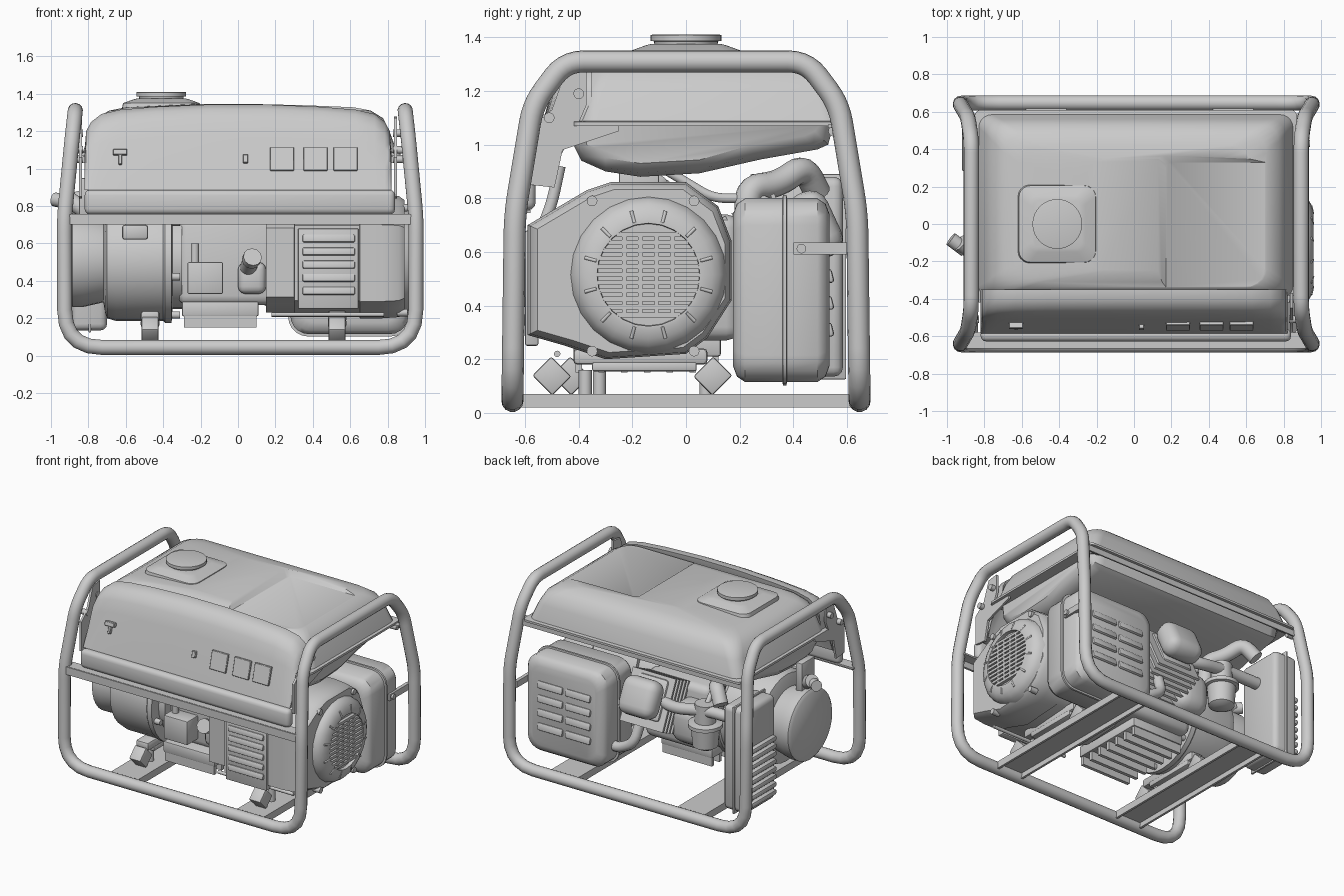
import bpy, bmesh
from math import sin, cos, pi, radians, sqrt
from mathutils import Vector, Matrix

if "Cube" in bpy.data.objects:
    bpy.data.objects.remove(bpy.data.objects["Cube"])

grey = bpy.data.materials.new("plain grey")
grey.use_nodes = True
grey.diffuse_color = (0.6, 0.6, 0.6, 1)
grey.node_tree.nodes["Principled BSDF"].inputs["Base Color"].default_value = (0.6, 0.6, 0.6, 1)


# ---- helpers ----
def link(name, mesh):
    ob = bpy.data.objects.new(name, mesh)
    bpy.context.scene.collection.objects.link(ob)
    mesh.materials.clear()
    mesh.materials.append(grey)
    bpy.ops.object.select_all(action="DESELECT")
    ob.select_set(True)
    bpy.context.view_layer.objects.active = ob
    bpy.ops.object.shade_smooth_by_angle(angle=radians(38))
    return ob


def finish(name, bm):
    bmesh.ops.recalc_face_normals(bm, faces=bm.faces[:])
    mesh = bpy.data.meshes.new(name)
    bm.to_mesh(mesh)
    bm.free()
    return link(name, mesh)


def box(name, x, y, z, bevel=0, rot=None, seg=2):
    """Box from (min, max) pairs, turned about its own centre."""
    bm = bmesh.new()
    bmesh.ops.create_cube(bm, size=1)
    bmesh.ops.scale(bm, vec=(x[1] - x[0], y[1] - y[0], z[1] - z[0]), verts=bm.verts)
    if bevel:
        bmesh.ops.bevel(bm, geom=bm.edges[:], offset=bevel, segments=seg, profile=0.5, affect="EDGES")
    m = Matrix.Translation((sum(x) / 2, sum(y) / 2, sum(z) / 2))
    if rot:
        m = m @ Matrix.Rotation(radians(rot[1]), 4, rot[0])
    bmesh.ops.transform(bm, matrix=m, verts=bm.verts)
    return finish(name, bm)


def cyl(name, a, b, r, n=24):
    a, b = Vector(a), Vector(b)
    bm = bmesh.new()
    bmesh.ops.create_cone(bm, cap_ends=True, segments=n, radius1=r, radius2=r, depth=(b - a).length)
    m = Matrix.Translation((a + b) / 2) @ (b - a).to_track_quat("Z", "Y").to_matrix().to_4x4()
    bmesh.ops.transform(bm, matrix=m, verts=bm.verts)
    return finish(name, bm)


def put(axis, t, p):
    return {"x": (t, p[0], p[1]), "y": (p[0], t, p[1]), "z": (p[0], p[1], t)}[axis]


def loft(name, axis, sections):
    """Skin a list of (position, outline) sections and cap both ends."""
    bm = bmesh.new()
    rings = [[bm.verts.new(put(axis, t, p)) for p in pts] for t, pts in sections]
    n = len(rings[0])
    for a, b in zip(rings, rings[1:]):
        for i in range(n):
            bm.faces.new((a[i], a[(i + 1) % n], b[(i + 1) % n], b[i]))
    bm.faces.new(rings[0])
    bm.faces.new(rings[-1])
    return finish(name, bm)


def rrect(x, y, r, n=5):
    corners = [(x[1] - r, y[1] - r), (x[0] + r, y[1] - r), (x[0] + r, y[0] + r), (x[1] - r, y[0] + r)]
    return [(c[0] + r * cos(a), c[1] + r * sin(a)) for k, c in enumerate(corners)
            for a in [pi / 2 * (k + i / n) for i in range(n + 1)]]


def circle(c, r, n=24):
    return [(c[0] + r * cos(2 * pi * i / n), c[1] + r * sin(2 * pi * i / n)) for i in range(n)]


def fillet(pts, radii, closed):
    out = []
    for i, p in enumerate(pts):
        if not closed and i in (0, len(pts) - 1):
            out.append(p)
            continue
        u = (pts[i - 1] - p).normalized() * radii[i]
        v = (pts[(i + 1) % len(pts)] - p).normalized() * radii[i]
        out += [p + u * (1 - t) ** 2 + v * t ** 2 for t in (0, 0.2, 0.4, 0.6, 0.8, 1)]
    return out


def tube(name, pts, r, bends=0.08, closed=False):
    pts = [Vector(p) for p in pts]
    pts = fillet(pts, bends if isinstance(bends, list) else [bends] * len(pts), closed)
    cu = bpy.data.curves.new(name, "CURVE")
    cu.dimensions, cu.bevel_depth, cu.bevel_resolution, cu.use_fill_caps = "3D", r, 5, True
    sp = cu.splines.new("POLY")
    sp.points.add(len(pts) - 1)
    for q, p in zip(sp.points, pts):
        q.co = (*p, 1)
    sp.use_cyclic_u = closed
    tmp = bpy.data.objects.new(name + " path", cu)
    mesh = bpy.data.meshes.new_from_object(tmp)
    bpy.data.objects.remove(tmp)
    return link(name, mesh)


# ---- frame: one continuous bent tube, cross channels and rails ----
corner = [(0.938, 0.647, 0.044), (0.94, 0.638, 0.74), (0.9, 0.57, 1.15), (0.882, 0.45, 1.31)]
bend = [0.2, 0.08, 0.07, 0.07]
path, bends = [], []
for sx, sy, step in ((1, -1, 1), (1, 1, -1), (-1, 1, 1), (-1, -1, -1)):
    path += [(x * sx + 0.012, y * sy, z) for x, y, z in corner[::step]]
    bends += bend[::step]
tube("frame_tube", path, 0.041, bends, closed=True)
for cx, front in ((-0.47, -0.43), (0.53, -0.5)):
    box("cross_channel_top", (cx - 0.1, cx + 0.1), (-0.65, 0.65), (0.055, 0.07))
    for s in (-1, 1):
        box("cross_channel_wall", (cx + s * 0.1 - 0.008, cx + s * 0.1 + 0.008), (-0.64, 0.64), (0.02, 0.07))
    # angled rubber mounts with bolted feet
    for y, tilt in ((front, 45), (0.1, -45)):
        box("engine_mount", (cx - 0.045, cx + 0.045), (y - 0.05, y + 0.05), (0.085, 0.19), 0.008, ("X", tilt))
        cyl("mount_bolt", (cx, y * 0.75, 0.06), (cx, y * 0.75, 0.16), 0.025, 12)
    box("mount_bracket", (cx - 0.05, cx + 0.05), (-0.35, 0.04), (0.155, 0.19), 0.008)
    box("mount_riser", (cx - 0.05, cx + 0.05), (-0.42, 0.08), (0.18, 0.24), 0.015)
box("front_rail", (-0.92, 0.94), (-0.665, -0.65), (0.7, 0.755))
box("front_rail_lip", (-0.92, 0.94), (-0.66, -0.58), (0.745, 0.757))
box("back_rail", (-0.88, 0.9), (0.53, 0.59), (1.062, 1.074))
box("back_rail_lip", (-0.88, 0.9), (0.58, 0.59), (1.03, 1.07))

# ---- fuel tank ----
tank = loft("fuel_tank", "z", [(z, rrect((-hx, hx + 0.02), (y0, y1), r)) for z, hx, y0, y1, r in (
    (1.07, 0.85, -0.42, 0.61, 0.03), (1.085, 0.85, -0.42, 0.61, 0.03), (1.088, 0.83, -0.4, 0.585, 0.07),
    (1.2, 0.79, -0.39, 0.56, 0.08), (1.27, 0.755, -0.37, 0.53, 0.09), (1.31, 0.69, -0.34, 0.48, 0.1),
    (1.328, 0.6, -0.31, 0.42, 0.1), (1.345, 0.25, -0.25, 0.35, 0.1))])
cutter = loft("recess_cutter", "z", [(1.312, rrect((0.17, 0.8), (-0.4, 0.33), 0.03)),
                                    (1.4, rrect((0.06, 0.9), (-0.45, 0.43), 0.03))])
cutter.hide_render = True
cut = tank.modifiers.new("recess", "BOOLEAN")
cut.operation, cut.object, cut.solver = "DIFFERENCE", cutter, "EXACT"
bpy.context.view_layer.objects.active = tank
bpy.ops.object.modifier_apply(modifier="recess")
bpy.data.objects.remove(cutter)
loft("tank_pan", "x", [(x, [(-0.43 + k, 1.075), (-0.42 + k, 1.0), (-0.39 + k, 0.94 + k), (-0.3, 0.9 + k), (-0.17, 0.88 + k),
                            (0.05, 0.893 + k), (0.28 - k, 0.945 + k), (0.49 - k, 0.982 + k), (0.53 - k, 1.0 + k), (0.55 - k, 1.075)])
                      for x, k in ((-0.79, 0.05), (-0.76, 0.015), (-0.7, 0), (0.7, 0), (0.76, 0.015), (0.79, 0.05))])
loft("filler_neck", "z", [(z, rrect((-0.41 - h, -0.41 + h), (-h, h), h * 0.3)) for z, h in
                         ((1.3, 0.215), (1.35, 0.205), (1.37, 0.15), (1.375, 0.13))])
loft("filler_cap", "z", [(z, circle((-0.41, 0), r, 32)) for z, r in
                        ((1.36, 0.115), (1.385, 0.12), (1.386, 0.133), (1.408, 0.133), (1.41, 0.125))])

# ---- control panel with its lower trim ----
shape = [(-0.5, 0), (-0.585, 0), (-0.545, 0.35), (-0.51, 0.62), (-0.485, 0.82), (-0.45, 0.94), (-0.4, 1), (-0.35, 1),
         (-0.36, 0.85), (-0.45, 0.5)]
half = [(0.82, 1.1), (0.812, 1.2), (0.785, 1.25), (0.73, 1.292), (0.63, 1.315), (0.45, 1.33), (0.15, 1.343)]
spans = [(-x, t) for x, t in half] + [(x, t) for x, t in half[::-1]]
loft("control_panel", "x", [(x, [(y, 0.885 + (t - 0.885) * f) for y, f in shape]) for x, t in spans])
box("panel_trim", (-0.82, 0.84), (-0.628, -0.56), (0.755, 0.887), 0.03, seg=3)


def panel_plate(name, x, z, w, h, depth=0.012):
    y = -0.585 + (z - 0.885) * 0.25
    box(name, (x - w / 2, x + w / 2), (y - depth, y + depth), (z - h / 2, z + h / 2), 0.003, ("X", -14), 1)


for x in (0.235, 0.415, 0.575):
    panel_plate("outlet_plate", x, 1.05, 0.128, 0.128)
panel_plate("panel_switch", -0.63, 1.085, 0.075, 0.03, 0.025)
panel_plate("switch_lever", -0.63, 1.05, 0.02, 0.06, 0.018)
panel_plate("breaker_button", 0.04, 1.05, 0.028, 0.045, 0.02)

# ---- end brackets joining tank, panel and frame ----
for s in (-1, 1):
    outline = [(-0.58, 0.85), (-0.49, 0.84), (-0.46, 0.98), (-0.25, 1.05), (-0.25, 1.07), (-0.4, 1.08),
               (-0.37, 1.15), (-0.37, 1.28), (-0.45, 1.27), (-0.5, 1.13), (-0.58, 1.06)]
    loft("end_bracket", "x", [(s * 0.835, outline), (s * 0.85, outline)])
    for y, z in ((-0.51, 1.1), (-0.4, 1.19), (0.55, 1.05)):
        cyl("bracket_bolt", (s * 0.83, y, z), (s * 0.88, y, z), 0.02, 12)

# ---- fan housing, front louvres and grille ----
house = [(-0.59, 0.29), (-0.59, 0.7), (-0.37, 0.83), (-0.28, 0.86), (0.0, 0.86), (0.12, 0.77), (0.17, 0.64),
         (0.17, 0.42), (0.08, 0.28), (0.0, 0.22), (-0.3, 0.2), (-0.45, 0.25)]
centre = (-0.14, 0.515)
loft("fan_housing", "x", [(x, [(centre[0] + (y - centre[0]) * k, centre[1] + (z - centre[1]) * k) for y, z in house])
                          for x, k in ((0.15, 0.9), (0.3, 0.9), (0.301, 0.98), (0.65, 0.98), (0.651, 1), (0.77, 1), (0.86, 0.98), (0.89, 0.92))])
box("louvre_plate", (0.32, 0.645), (-0.6, -0.55), (0.25, 0.68), 0.008)
for i in range(5):
    z = 0.345 + 0.07 * i
    box("front_louvre", (0.345, 0.625), (-0.612, -0.585), (z - 0.02, z + 0.022), 0.008, ("X", -12))
cyl("housing_tie_rod", (0.18, -0.48, 0.22), (0.78, -0.48, 0.22), 0.012, 12)
loft("grille_ring", "x", [(x, circle(centre, r)) for x, r in
                         ((0.87, 0.295), (0.91, 0.285), (0.935, 0.265), (0.95, 0.24), (0.96, 0.205), (0.96, 0.192), (0.935, 0.19))])
for i in range(11):
    z = 0.365 + 0.03 * i
    w = sqrt(0.192 ** 2 - (z - centre[1]) ** 2)
    box("grille_bar", (0.933, 0.957), (centre[0] - w, centre[0] + w), (z - 0.009, z + 0.009))
for y in (-0.09, -0.03, 0.03, 0.09):
    box("grille_upright", (0.933, 0.956), (centre[0] + y - 0.008, centre[0] + y + 0.008), (0.365, 0.665))
for i in range(12):
    a = pi / 6 * (i + 0.5)
    cyl("grille_rib", *[(x, centre[0] + r * cos(a), centre[1] + r * sin(a)) for x, r in ((0.957, 0.2), (0.947, 0.245))], 0.007, 10)
for y, z in ((-0.35, 0.79), (0.03, 0.79), (-0.35, 0.23), (0.03, 0.23)):
    cyl("housing_bolt", (0.85, y, z), (0.905, y, z), 0.02, 12)

# ---- alternator and crankcase ----
axis = (-0.14, 0.51)
loft("alternator_body", "x", [(x, circle(axis, r, 32)) for x, r in
     ((-0.9, 0.23), (-0.885, 0.25), (-0.83, 0.25), (-0.72, 0.225), (-0.71, 0.28), (-0.7, 0.31), (-0.65, 0.325), (-0.4, 0.325),
      (-0.39, 0.335), (-0.355, 0.335), (-0.35, 0.26), (-0.3, 0.26))])
for i in range(6):
    a = pi / 3 * i + 0.3
    cyl("alternator_bolt", *[(x, axis[0] + 0.3 * cos(a), axis[1] + 0.3 * sin(a)) for x in (-0.36, -0.31)], 0.02, 12)
box("alternator_terminal", (-0.62, -0.48), (-0.5, -0.34), (0.62, 0.7), 0.015)
box("crankcase", (-0.32, 0.2), (-0.34, 0.2), (0.27, 0.74), 0.05, seg=3)
box("control_module", (-0.27, -0.08), (-0.46, -0.33), (0.33, 0.5), 0.008)
box("sump", (-0.3, 0.11), (-0.42, 0.13), (0.21, 0.29), 0.01)
for i in range(7):
    y = -0.4 + 0.085 * i
    box("sump_rib", (-0.29, 0.1), (y - 0.012, y + 0.012), (0.15, 0.22))
box("oil_filler_base", (0.0, 0.15), (-0.4, -0.3), (0.33, 0.5), 0.04, seg=3)
cyl("oil_filler", (0.05, -0.35, 0.46), (0.07, -0.46, 0.51), 0.045)
cyl("oil_cap", (0.07, -0.46, 0.51), (0.078, -0.5, 0.528), 0.05, 12)
cyl("oil_sensor", (-0.23, -0.38, 0.5), (-0.23, -0.38, 0.6), 0.022, 12)

# ---- finned cylinder leaning up to the back, with valve cover ----
lean = radians(25)
for i in range(7):
    y, z = 0.18 + 0.04 * i * cos(lean), 0.55 + 0.04 * i * sin(lean)
    box("cooling_fin", (-0.15, 0.19), (y - 0.008, y + 0.008), (z - 0.18, z + 0.18), 0, ("X", 25))
box("cylinder_core", (-0.11, 0.14), (0.08, 0.43), (0.46, 0.75), 0.03, ("X", 25))
box("valve_cover", (-0.12, 0.16), (0.4, 0.56), (0.57, 0.83), 0.07, ("X", 25), 4)
tube("exhaust_pipe", [(0.1, 0.35, 0.5), (0.12, 0.42, 0.32), (0.25, 0.42, 0.25), (0.4, 0.36, 0.27)], 0.035, 0.06)

# ---- muffler with seam flange, louvres and stay ----
loft("muffler", "y", [(y, rrect((0.28 + k, 0.91 - k), (0.115 + k, 0.8 - k), 0.1 - k * 0.4)) for y, k in
     ((0.175, 0.06), (0.19, 0.02), (0.22, 0), (0.36, 0), (0.361, -0.012), (0.375, -0.012), (0.376, 0), (0.49, 0), (0.52, 0.02), (0.535, 0.06))])
for i in range(4):
    z = 0.31 + 0.1 * i
    for x in (0.48, 0.7):
        box("muffler_louvre", (x - 0.1, x + 0.1), (0.525, 0.548), (z - 0.026, z + 0.026), 0.01, ("X", 14))
box("muffler_stay", (0.9, 0.925), (0.4, 0.63), (0.59, 0.635))
cyl("stay_bolt", (0.89, 0.43, 0.612), (0.94, 0.43, 0.612), 0.018, 12)

# ---- air cleaner, intake and carburettor ----
box("air_cleaner", (-0.89, -0.7), (0.25, 0.585), (0.135, 0.88), 0.035, seg=3)
box("air_cleaner_seam", (-0.8, -0.785), (0.24, 0.597), (0.125, 0.89), 0.005)
for i in range(8):
    z = 0.2 + 0.055 * i
    box("air_cleaner_rib", (-0.92, -0.87), (0.28, 0.56), (z - 0.018, z + 0.018), 0.012)
tube("breather_elbow", [(-0.4, 0.23, 0.6), (-0.42, 0.23, 0.84), (-0.48, 0.34, 0.85), (-0.55, 0.44, 0.92), (-0.62, 0.49, 0.82)], 0.05, 0.06)
tube("intake_pipe", [(-0.05, 0.36, 0.66), (-0.2, 0.42, 0.66), (-0.45, 0.4, 0.7), (-0.75, 0.4, 0.7)], 0.04, 0.08)
loft("carburettor_bowl", "z", [(z, circle((-0.42, 0.38), r)) for z, r in
                              ((0.42, 0.05), (0.44, 0.085), (0.57, 0.095), (0.575, 0.115), (0.6, 0.115), (0.61, 0.07), (0.74, 0.07))])
box("starter_housing", (-0.36, -0.1), (0.1, 0.36), (0.36, 0.65), 0.09, seg=4)
tube("fuel_hose", [(-0.4, -0.1, 0.92), (-0.4, 0.1, 0.8), (-0.42, 0.3, 0.8), (-0.42, 0.38, 0.7)], 0.018, 0.05)
tube("panel_cable", [(0.7, -0.54, 0.68), (0.7, -0.5, 0.78), (0.7, -0.47, 0.92)], 0.022, 0.05)

# ---- fuel valve at the end ----
cyl("fuel_valve", (-0.82, -0.18, 0.78), (-0.93, -0.1, 0.85), 0.045)
cyl("fuel_valve_knob", (-0.9, -0.14, 0.82), (-0.98, -0.08, 0.835), 0.038, 12)
box("valve_bracket", (-0.85, -0.8), (-0.25, -0.1), (0.74, 0.95), 0.008)
